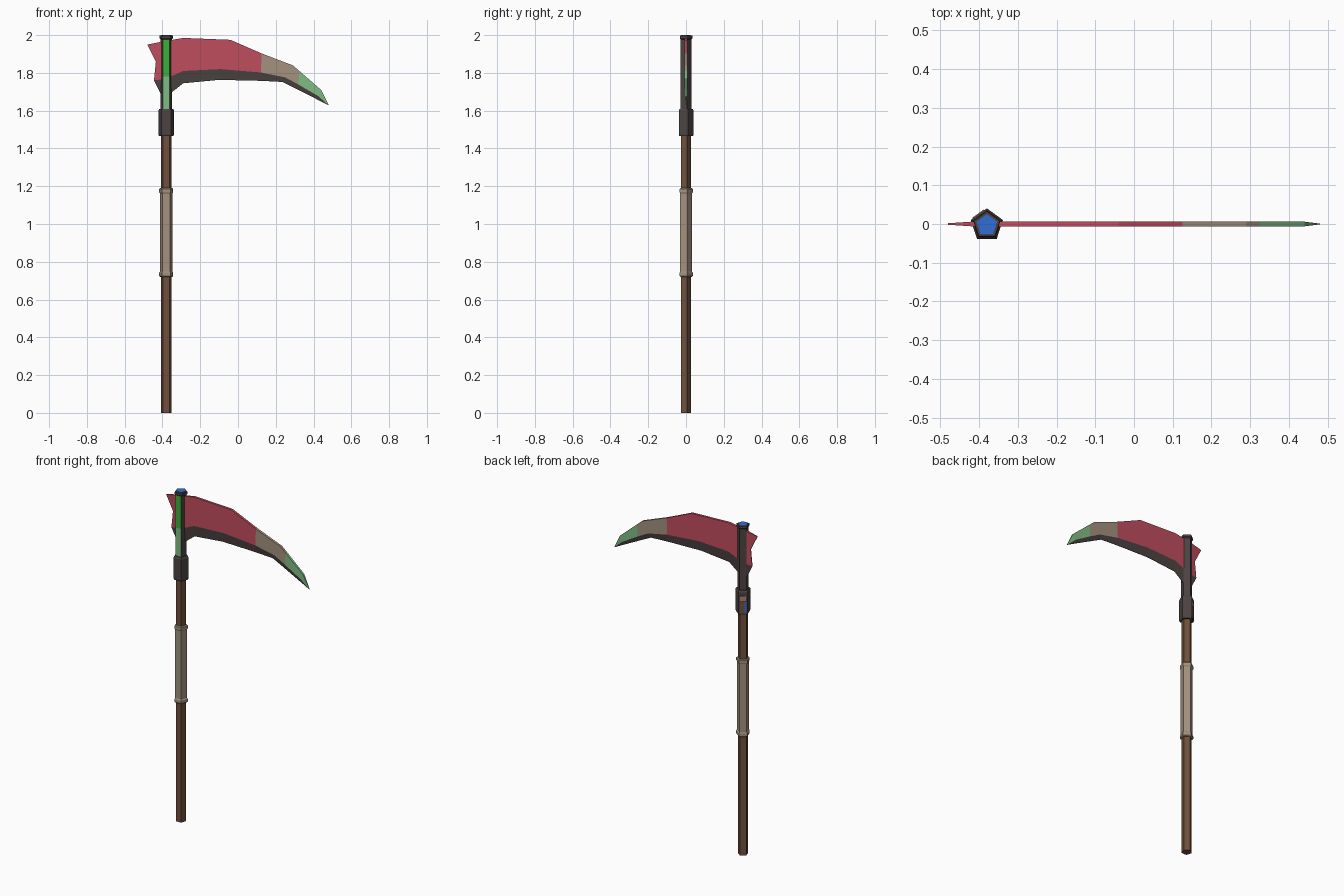
import bpy, bmesh, math
from mathutils import Vector, Matrix

if "Cube" in bpy.data.objects:
    bpy.data.objects.remove(bpy.data.objects["Cube"])

PX, PY = -0.38, -0.003   # pole axis


def mat(name, r, g, b):
    m = bpy.data.materials.new(name)
    lin = lambda c: ((c / 255 + 0.055) / 1.055) ** 2.4 if c > 10 else c / 255 / 12.92
    m.diffuse_color = (lin(r), lin(g), lin(b), 1)
    m.use_nodes = True
    m.node_tree.nodes["Principled BSDF"].inputs["Base Color"].default_value = m.diffuse_color
    return m


RED = mat("crimson", 192, 77, 95)
TAN = mat("tan_wrap", 163, 145, 126)
GREEN = mat("pale_green", 128, 188, 132)
BRIGHT = mat("bright_green", 58, 178, 56)
DARK = mat("dark_iron", 76, 68, 66)
BROWN = mat("brown_wood", 112, 80, 60)
BLUE = mat("blue", 48, 110, 212)
PINK = mat("dusty_pink", 176, 128, 116)


def finish(name, bm, mats):
    bmesh.ops.recalc_face_normals(bm, faces=bm.faces)
    me = bpy.data.meshes.new(name)
    bm.to_mesh(me)
    bm.free()
    for m in mats:
        me.materials.append(m)
    ob = bpy.data.objects.new(name, me)
    bpy.context.collection.objects.link(ob)
    return ob


def pentagon_stack(name, rings, mats, rule=None):
    """Five-sided column through (z, radius) rings, one corner toward +y."""
    bm = bmesh.new()
    loops = []
    for z, r in rings:
        loops.append([bm.verts.new((PX + r * math.cos(math.radians(90 + 72 * i)),
                                    PY + r * math.sin(math.radians(90 + 72 * i)), z))
                      for i in range(5)])
    for a, b in zip(loops, loops[1:]):
        for i in range(5):
            j = (i + 1) % 5
            bm.faces.new((a[i], a[j], b[j], b[i]))
    bm.faces.new(loops[0][::-1])
    bm.faces.new(loops[-1])
    bmesh.ops.recalc_face_normals(bm, faces=bm.faces)
    if rule:
        for f in bm.faces:
            f.material_index = rule(f)
    return finish(name, bm, mats)


# Wooden pole and wrapped grip
pentagon_stack("pole", [(0, 0.030), (1.50, 0.030)], [BROWN])
pentagon_stack("grip", [(0.72, 0.033), (0.725, 0.039), (0.742, 0.039), (0.748, 0.034),
                        (1.162, 0.034), (1.168, 0.039), (1.185, 0.039), (1.19, 0.033)], [TAN])

# Iron sleeve
pentagon_stack("sleeve", [(1.465, 0.040), (1.475, 0.0435), (1.60, 0.0435), (1.61, 0.038)], [DARK])


# Upper post: green inlay on the front face, two shades by height
def post_rule(f):
    if f.normal.y < -0.9:
        return 1 if f.calc_center_median().z > 1.78 else 2
    return 0


pentagon_stack("post", [(1.60, 0.031), (1.78, 0.031), (1.985, 0.031)],
               [DARK, BRIGHT, GREEN], post_rule)
pentagon_stack("post_cap", [(1.978, 0.031), (1.983, 0.037), (1.996, 0.037), (1.998, 0.035)], [DARK])
pentagon_stack("cap_gem", [(1.99, 0.028), (2.0, 0.028)], [BLUE])


# Small plates on the back-left face of the sleeve
def plate(name, u, z, w, h, m):
    ang = math.radians(126)
    n = Vector((math.cos(ang), math.sin(ang), 0))
    side = Vector((-n.y, n.x, 0))
    c = Vector((PX, PY, z)) + n * 0.0355 + side * u
    bm = bmesh.new()
    bmesh.ops.create_cube(bm, size=1, matrix=Matrix.Translation(c)
                          @ Matrix.Rotation(ang, 4, 'Z')
                          @ Matrix.Diagonal((0.004, w, h, 1)))
    finish(name, bm, [m])


plate("sleeve_plate_upper", 0, 1.562, 0.034, 0.030, PINK)
plate("sleeve_plate_lower", -0.004, 1.507, 0.026, 0.07, BROWN)
plate("sleeve_plate_side", 0.014, 1.507, 0.010, 0.07, BLUE)

# Blade: columns of (top, waist, bevel line, cutting edge) points, half thickness
cols = [
    ((-.48, 1.95), (-.435, 1.86), (-.445, 1.76), (-.40, 1.67), .002),
    ((-.405, 1.965), (-.38, 1.86), (-.38, 1.77), (-.36, 1.69), .007),
    ((-.29, 1.985), (-.29, 1.89), (-.29, 1.81), (-.29, 1.745), .007),
    ((-.04, 1.975), (-.07, 1.89), (-.09, 1.82), (-.10, 1.763), .007),
    ((.125, 1.903), (.123, 1.85), (.122, 1.802), (.12, 1.758), .007),
    ((.29, 1.84), (.27, 1.805), (.25, 1.776), (.235, 1.752), .007),
    ((.325, 1.81), (.322, 1.775), (.32, 1.738), (.315, 1.712), .007),
    ((.44, 1.71), (.432, 1.693), (.425, 1.677), (.41, 1.664), .006),
    ((.48, 1.63), (.479, 1.6298), (.478, 1.6296), (.477, 1.6294), .001),
]
bm = bmesh.new()
grid = []
for *pts, t in cols:
    thick = (t, t, t, 0.0008)
    front = [bm.verts.new((x, -h, z)) for (x, z), h in zip(pts, thick)]
    back = [bm.verts.new((x, h, z)) for (x, z), h in zip(pts, thick)]
    grid.append(front + back[::-1])      # closed ring of 8
for c in range(len(grid) - 1):
    a, b = grid[c], grid[c + 1]
    body = 0 if c < 4 else 1 if c < 6 else 2
    for i in range(8):
        j = (i + 1) % 8
        f = bm.faces.new((a[i], a[j], b[j], b[i]))
        f.material_index = 3 if i in (2, 3, 4) else body   # dark cutting bevel
for ring, mi in ((grid[0], 0), (grid[-1], 2)):
    for k in range(3):
        f = bm.faces.new((ring[k], ring[k + 1], ring[6 - k], ring[7 - k]))
        f.material_index = 3 if k == 2 else mi
finish("blade", bm, [RED, TAN, GREEN, DARK])
